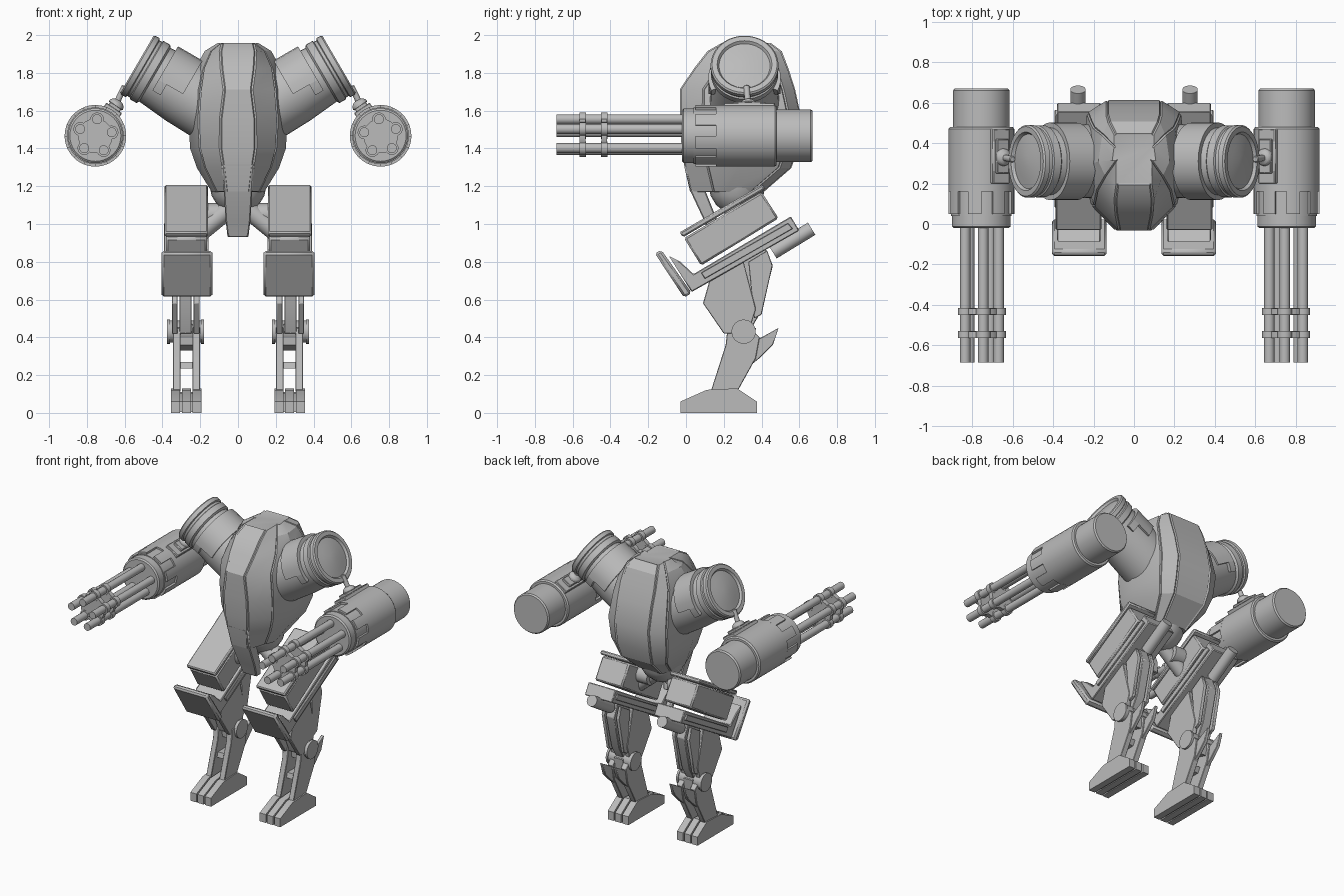
import bpy, bmesh, math
from mathutils import Vector

if "Cube" in bpy.data.objects:
    bpy.data.objects.remove(bpy.data.objects["Cube"])

grey = bpy.data.materials.new("light_grey")
grey.diffuse_color = (0.5, 0.5, 0.5, 1)
grey.use_nodes = True
grey.node_tree.nodes["Principled BSDF"].inputs["Base Color"].default_value = grey.diffuse_color


def finish(bm, name, mirror=True, bevel=0.0, angle=32):
    bmesh.ops.recalc_face_normals(bm, faces=bm.faces)
    me = bpy.data.meshes.new(name)
    bm.to_mesh(me)
    bm.free()
    me.materials.append(grey)
    me.shade_smooth()
    me.set_sharp_from_angle(angle=math.radians(angle))
    ob = bpy.data.objects.new(name, me)
    bpy.context.collection.objects.link(ob)
    if bevel:
        b = ob.modifiers.new("bevel", 'BEVEL')
        b.width, b.segments, b.limit_method = bevel, 1, 'ANGLE'
    if mirror:
        m = ob.modifiers.new("mirror", 'MIRROR')
        m.use_mirror_merge = False
    return ob


def frame(d):
    d = Vector(d).normalized()
    u = Vector((0, 1, 0)) if abs(d.y) < 0.7 else Vector((1, 0, 0))
    u = (u - d * u.dot(d)).normalized()
    return d, u, d.cross(u)


def bridge(bm, rings, closed=True, caps=True):
    for a, b in zip(rings, rings[1:]):
        n = len(a)
        for i in range(n if closed else n - 1):
            j = (i + 1) % n
            bm.faces.new((a[i], a[j], b[j], b[i]))
    if caps:
        bm.faces.new(rings[0])
        bm.faces.new(rings[-1])


def lathe(bm, origin, d, profile, seg=32):
    """Turned solid: profile is (distance along axis, radius)."""
    d, u, v = frame(d)
    o = Vector(origin)
    rings = []
    for t, r in profile:
        rings.append([bm.verts.new(o + d * t + (u * math.cos(a) + v * math.sin(a)) * r)
                      for a in (2 * math.pi * i / seg for i in range(seg))])
    bridge(bm, rings)


def tube(bm, p0, p1, r, seg=16):
    d = Vector(p1) - Vector(p0)
    lathe(bm, p0, d, [(0, r), (d.length, r)], seg)


def arc(bm, origin, d, t0, t1, r0, r1, a0, a1, n=8):
    """Curved plate wrapped part of the way round an axis."""
    d, u, v = frame(d)
    o = Vector(origin)
    rings = []
    for i in range(n + 1):
        a = math.radians(a0 + (a1 - a0) * i / n)
        w = u * math.cos(a) + v * math.sin(a)
        rings.append([bm.verts.new(o + d * t + w * r)
                      for t, r in ((t0, r0), (t1, r0), (t1, r1), (t0, r1))])
    bridge(bm, rings)


def slab(bm, pts, x0, x1):
    """Side outline (y, z) extruded across x."""
    bridge(bm, [[bm.verts.new((x, y, z)) for y, z in pts] for x in (x0, x1)])


# Torso: stacked sections (z, front half width, front y, half width, back half width, back y)
sections = [(1.17, .06, .03, .13, .09, .40), (1.30, .075, .0, .21, .12, .55),
            (1.40, .09, -.015, .245, .13, .585), (1.55, .09, -.025, .255, .13, .605),
            (1.71, .07, -.025, .24, .13, .57), (1.82, .085, .05, .22, .13, .535),
            (1.91, .09, .12, .17, .12, .50), (1.955, .08, .20, .10, .09, .44)]
bm = bmesh.new()
rings = []
for z, fw, yf, w, bw, yb in sections:
    half = [(fw, yf), (max(fw, w * .8), yf + .12), (w, yf * .5 + yb * .5),
            (max(bw, w * .88), yb - .06), (bw, yb)]
    loop = half + [(-x, y) for x, y in reversed(half)]
    rings.append([bm.verts.new((x, y, z)) for x, y in loop])
bridge(bm, rings)
bmesh.ops.recalc_face_normals(bm, faces=bm.faces)
# Raised panels: front strip, back strip, and front, middle and rear side panels
sides = [f for f in bm.faces if len(f.verts) == 4]
groups = {}
for i, f in enumerate(sides):
    groups.setdefault(i % 10, []).append(f)
for col in ([9], [4], [0], [8], [1, 2], [6, 7], [3], [5]):
    fs = [f for c in col for f in groups[c]]
    bmesh.ops.inset_region(bm, faces=fs, thickness=.005, depth=.008, use_even_offset=True)
finish(bm, "torso", mirror=False, angle=25)

# Pointed chin plate below the torso
bm = bmesh.new()
bridge(bm, [[bm.verts.new((x * w, y + dy, z)) for x, dy in ((-1, 0), (1, 0), (1, d), (-1, d))]
            for z, w, y, d in ((1.32, .085, -.012, .08), (1.17, .075, .025, .08),
                               (1.02, .066, .095, .07), (.93, .055, .13, .05))])
finish(bm, "chin_plate", mirror=False, bevel=.006)

# Pelvis bowl and hip struts
bm = bmesh.new()
lathe(bm, (0, .27, 1.20), (0, 0, -1), [(0, .15), (.05, .14), (.1, .11), (.14, .06), (.15, .02)], 20)
finish(bm, "pelvis", mirror=False)
bm = bmesh.new()
tube(bm, (.0, .25, 1.12), (.22, .25, .94), .05)
tube(bm, (.08, .27, 1.05), (.18, .27, 1.05), .06)
finish(bm, "hip_strut")

# Shoulders
sc, sd = (.535, .31, 1.845), (.864, 0, .503)
bm = bmesh.new()
lathe(bm, sc, sd, [(-.45, .185), (-.28, .18), (-.09, .162)], 32)
finish(bm, "shoulder_arm")
bm = bmesh.new()
lathe(bm, sc, sd, [(-.11, .165), (-.10, .178), (-.06, .178), (-.055, .17), (-.04, .17),
                   (-.035, .18), (-.008, .18), (0, .172), (0, .145), (-.015, .135),
                   (-.008, .09), (.0, .03)], 40)
finish(bm, "shoulder_disc")
bm = bmesh.new()
arc(bm, sc, sd, -.29, -.14, .15, .192, -4, 184, 14)
arc(bm, sc, sd, -.19, -.14, .15, .192, -24, -4, 3)
arc(bm, sc, sd, -.19, -.14, .15, .192, 184, 204, 3)
finish(bm, "shoulder_collar")

# Rotary guns
gx, gz = .755, 1.467
gun, back = (gx, 0, gz), (0, 1, 0)
bm = bmesh.new()
lathe(bm, gun, back, [(-.02, .135), (-.012, .145), (.04, .145), (.04, .15), (.16, .15), (.16, .163),
                      (.47, .163), (.48, .155), (.48, .14), (.66, .14), (.67, .132)], 40)
finish(bm, "gun_housing")
bm = bmesh.new()
for k in range(8):
    arc(bm, gun, back, .05, .17, .14, .163, k * 45, k * 45 + 24, 4)
finish(bm, "housing_tab")
bm = bmesh.new()
clamps = bmesh.new()
for k in range(5):
    a = math.radians(90 + 72 * k + 6)
    x, z = gx + .088 * math.cos(a), gz + .088 * math.sin(a)
    tube(bm, (x, -.685, z), (x, 0, z), .026)
    for y in (-.565, -.45):
        tube(clamps, (x, y, z), (x, y + .035, z), .036)
for y in (-.563, -.448):
    tube(clamps, (gx, y, gz), (gx, y + .031, gz), .092, 20)
finish(bm, "gun_barrel")
finish(clamps, "barrel_clamp")

# Gun mounts on the upper inner side of each housing
md = Vector((-.56, 0, .83)).normalized()
side = Vector((md.z, 0, -md.x))
base = Vector((gx, 0, gz))
bm = bmesh.new()
for h0, h1, w, y0, y1 in ((.14, .178, .05, .20, .47), (.17, .195, .035, .25, .42)):
    bridge(bm, [[bm.verts.new(base + md * h + side * s + Vector((0, y, 0)))
                 for s, y in ((-w, y0), (w, y0), (w, y1), (-w, y1))] for h in (h0, h1)])
tube(bm, base + md * .18 + Vector((0, .33, 0)), (.60, .32, 1.73), .016)
lathe(bm, base + md * .19 + Vector((0, .33, 0)), md, [(0, .045), (.02, .04), (.035, .02)], 16)
finish(bm, "gun_mount", bevel=.004)

# Thigh armour
bm = bmesh.new()
slab(bm, [(-.01, .925), (.40, 1.17), (.49, 1.03), (.08, .78)], .165, .38)
finish(bm, "thigh_box", bevel=.01)
bm = bmesh.new()
slab(bm, [(-.035, .955), (.405, 1.21), (.42, 1.185), (-.015, .93)], .16, .388)
finish(bm, "thigh_cover", bevel=.008)
bm = bmesh.new()
slab(bm, [(.03, .64), (.60, .965), (.555, 1.04), (.04, .735), (-.03, .80), (-.09, .83)], .165, .38)
finish(bm, "thigh_beam", bevel=.005)
bm = bmesh.new()
slab(bm, [(.10, .71), (.565, .975), (.54, 1.005), (.08, .742)], .155, .392)
finish(bm, "beam_rail", bevel=.003)
bm = bmesh.new()
slab(bm, [(-.165, .845), (-.13, .862), (.03, .635), (-.01, .61)], .135, .405)
finish(bm, "knee_guard", bevel=.012)
bm = bmesh.new()
tube(bm, (.277, .46, .85), (.277, .665, .975), .038, 20)
finish(bm, "rear_piston")

# Lower thigh: wide core with two outer plates
bm = bmesh.new()
slab(bm, [(.13, .76), (.40, .92), (.46, .78), (.40, .54), (.33, .42), (.22, .42), (.16, .56)], .245, .31)
finish(bm, "thigh_core", bevel=.004)
bm = bmesh.new()
for x0, x1 in ((.205, .235), (.32, .35)):
    slab(bm, [(.13, .72), (.30, .82), (.37, .55), (.33, .42), (.20, .42), (.09, .58)], x0, x1)
    slab(bm, [(.33, .80), (.43, .86), (.458, .78), (.40, .52), (.36, .50)], x0 + .004, x1 - .004)
finish(bm, "thigh_plate", bevel=.003)

# Knee joint
bm = bmesh.new()
tube(bm, (.187, .305, .43), (.368, .305, .43), .058, 28)
for x in (.18, .36):
    tube(bm, (x, .305, .43), (x + .015, .305, .43), .064, 28)
finish(bm, "knee_joint")

# Shins with heel spurs and a cross piece
bm = bmesh.new()
for x0, x1 in ((.2, .242), (.305, .345)):
    slab(bm, [(.22, .45), (.21, .36), (.13, .11), (.27, .11), (.37, .29), (.39, .40), (.33, .46)], x0, x1)
    slab(bm, [(.34, .37), (.40, .40), (.49, .45), (.46, .36), (.39, .29), (.34, .25)], x0 + .008, x1 - .008)
finish(bm, "shin", bevel=.003)
bm = bmesh.new()
slab(bm, [(.21, .27), (.30, .27), (.28, .235), (.20, .235)], .24, .31)
slab(bm, [(.25, .47), (.37, .45), (.36, .33), (.26, .36)], .24, .31)
finish(bm, "shin_link")

# Three-toed feet
bm = bmesh.new()
for x0, x1 in ((.192, .24), (.25, .297), (.307, .354)):
    slab(bm, [(-.03, 0), (-.03, .06), (.11, .122), (.27, .13), (.375, .06), (.375, 0)], x0, x1)
slab(bm, [(.02, .005), (.02, .06), (.12, .105), (.26, .11), (.35, .055), (.35, .005)], .21, .34)
finish(bm, "foot")
